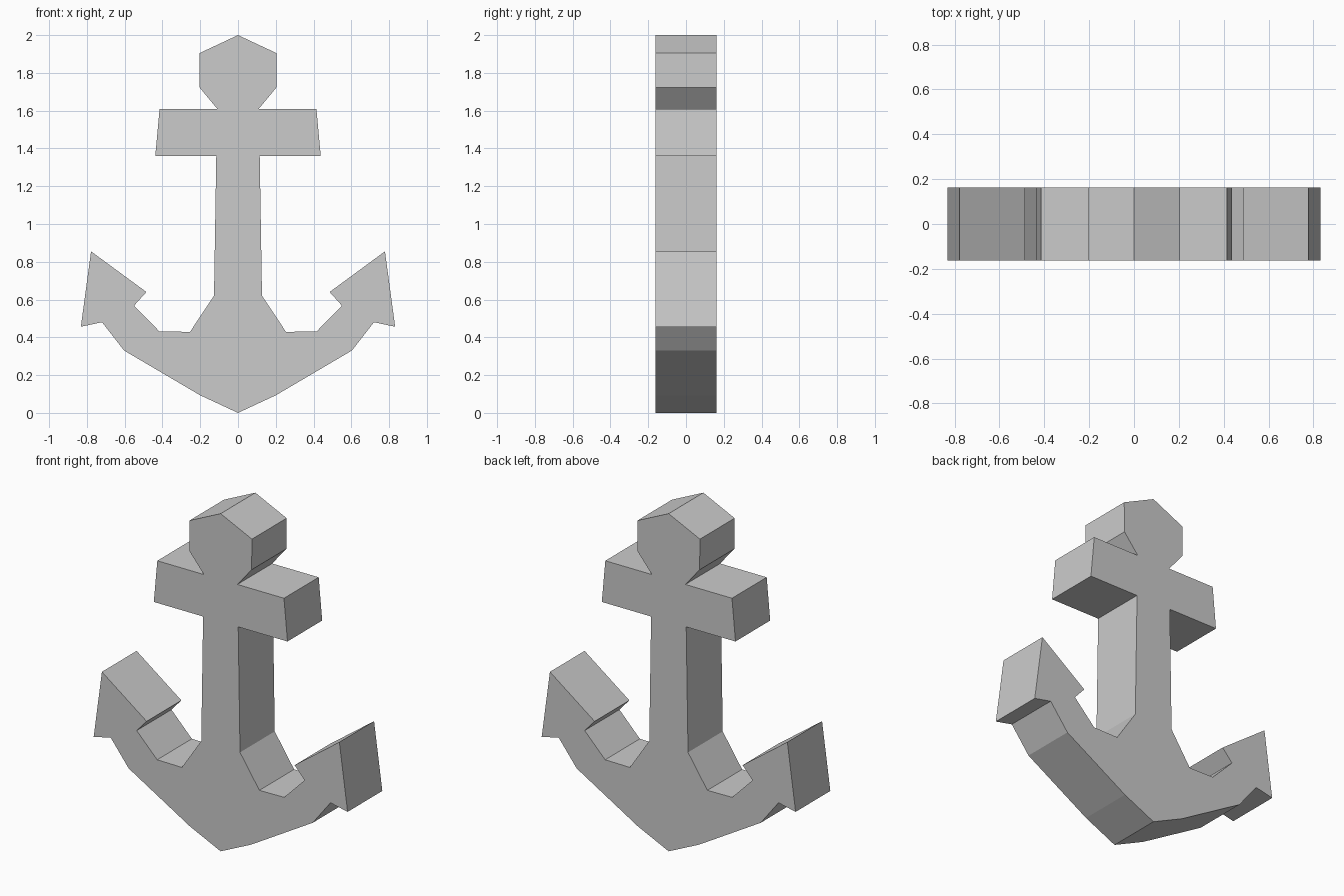
import bpy
import bmesh

cube = bpy.data.objects.get("Cube")
if cube:
    bpy.data.objects.remove(cube, do_unlink=True)

DEPTH = 0.325

# Half outline, from the bottom tip up to the crown
half = [
    (0, 0), (0.2, 0.093), (0.603, 0.33), (0.72, 0.48),           # lower arm
    (0.832, 0.456), (0.778, 0.855), (0.485, 0.64),               # fluke
    (0.55, 0.568), (0.416, 0.431), (0.254, 0.429),               # inner arm
    (0.127, 0.62), (0.115, 1.36),                                # shank
    (0.438, 1.36), (0.415, 1.61), (0.11, 1.61),                  # crossbar
    (0.203, 1.722), (0.205, 1.904), (0, 2),                      # crown
]
outline = half + [(-x, z) for x, z in reversed(half[1:-1])]

# Single grey
grey = bpy.data.materials.new("grey")
grey.use_nodes = True
colour = (0.6, 0.6, 0.6, 1)
grey.diffuse_color = colour
grey.node_tree.nodes["Principled BSDF"].inputs["Base Color"].default_value = colour

# Flat slab extruded from the outline
bm = bmesh.new()
front = bm.faces.new([bm.verts.new((x, -DEPTH / 2, z)) for x, z in outline])
slab = bmesh.ops.extrude_face_region(bm, geom=[front], use_keep_orig=True)
back = [v for v in slab["geom"] if isinstance(v, bmesh.types.BMVert)]
bmesh.ops.translate(bm, verts=back, vec=(0, DEPTH, 0))
bmesh.ops.recalc_face_normals(bm, faces=bm.faces)

mesh = bpy.data.meshes.new("anchor")
bm.to_mesh(mesh)
bm.free()
mesh.materials.append(grey)
anchor = bpy.data.objects.new("anchor", mesh)
bpy.context.collection.objects.link(anchor)
